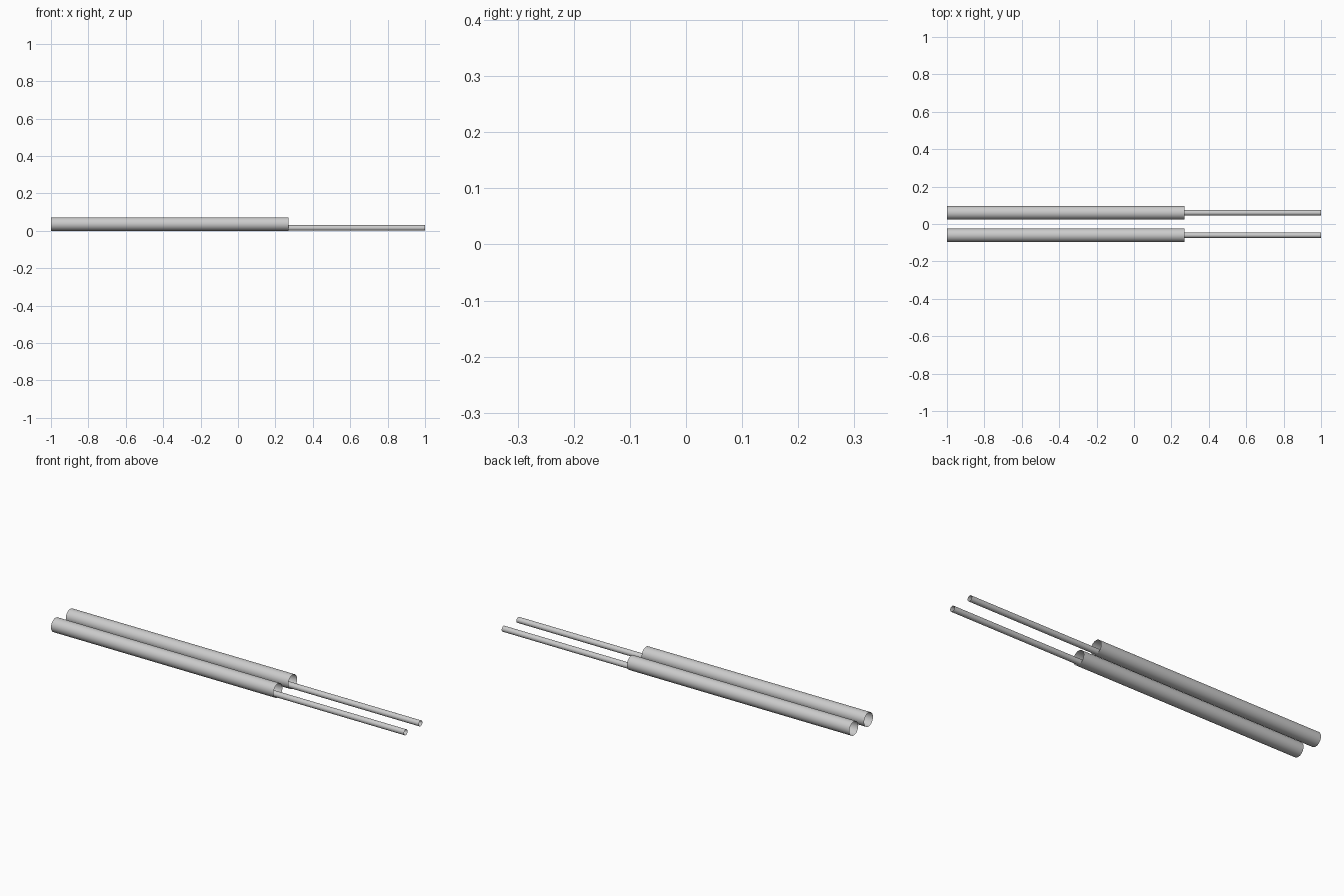
import bpy
import math

cube = bpy.data.objects.get("Cube")
if cube:
    bpy.data.objects.remove(cube, do_unlink=True)

grey = bpy.data.materials.new("light grey")
grey.use_nodes = True
grey.diffuse_color = (0.6, 0.6, 0.6, 1)
grey.node_tree.nodes["Principled BSDF"].inputs["Base Color"].default_value = (0.6, 0.6, 0.6, 1)


def open_tube(name, x0, x1, y, z, radius):
    """Thin open-ended tube lying along x."""
    bpy.ops.mesh.primitive_cylinder_add(
        vertices=48, radius=radius, depth=x1 - x0, end_fill_type='NOTHING',
        location=((x0 + x1) / 2, y, z), rotation=(0, math.pi / 2, 0))
    tube = bpy.context.object
    tube.name = name
    tube.data.materials.append(grey)
    bpy.ops.object.shade_smooth_by_angle()


# Two matching pairs: a wide sleeve with a narrow tube resting on its floor
for side, y in (("front", -0.06), ("back", 0.06)):
    open_tube(side + "_wide_tube", -1, 0.27, y, 0.036, 0.036)
    open_tube(side + "_narrow_tube", 0.2, 1, y, 0.0155, 0.0145)
